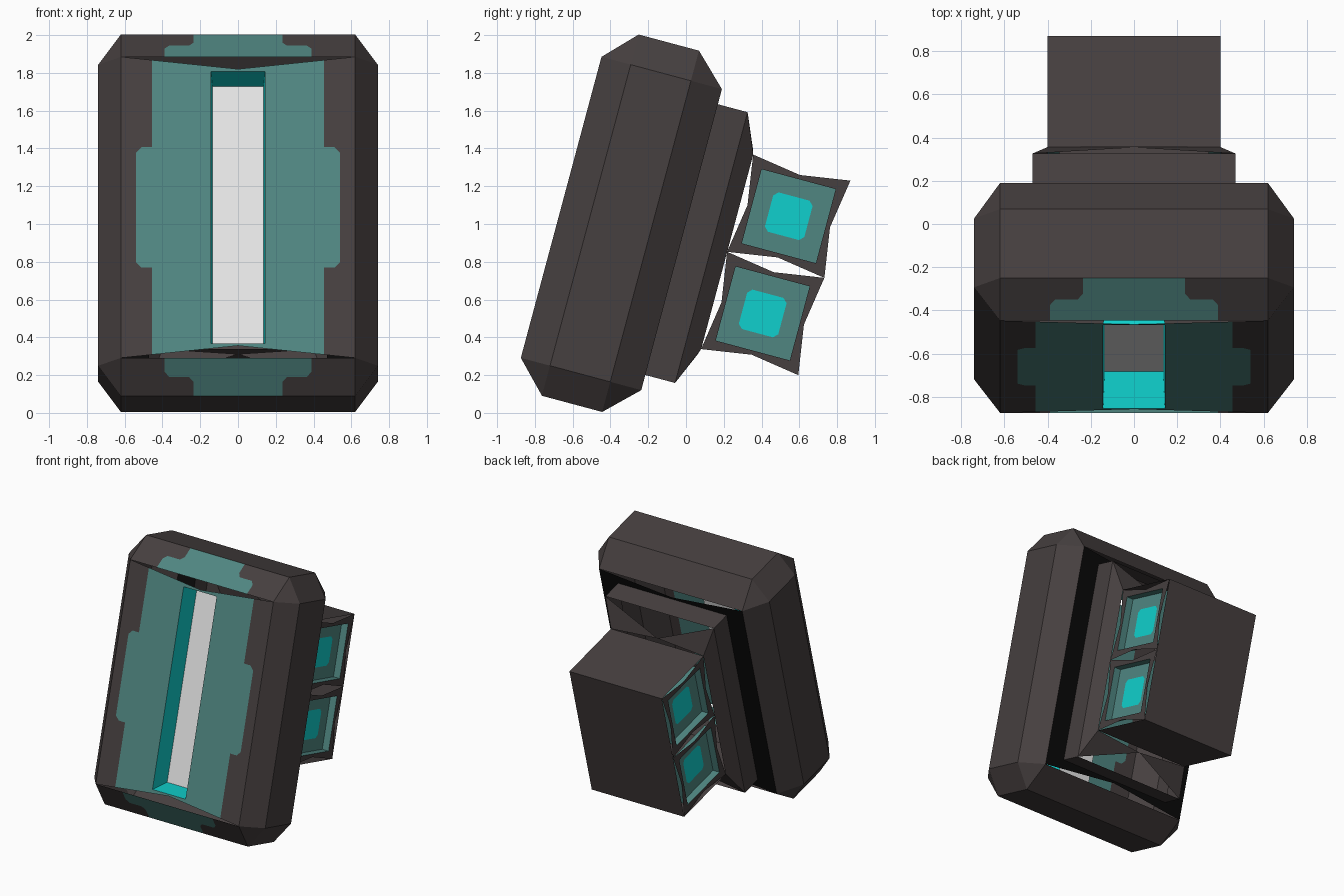
import bpy, bmesh, math
from mathutils import Vector, Matrix, geometry

if "Cube" in bpy.data.objects:
    bpy.data.objects.remove(bpy.data.objects["Cube"])

# ---- colours ----
def material(name, rgb):
    m = bpy.data.materials.new(name)
    m.diffuse_color = (*rgb, 1)
    m.use_nodes = True
    m.node_tree.nodes["Principled BSDF"].inputs["Base Color"].default_value = m.diffuse_color
    return m

MATS = [material("charcoal", (0.061, 0.050, 0.050)),
        material("muted_teal", (0.080, 0.240, 0.222)),
        material("bright_cyan", (0.005, 0.630, 0.610)),
        material("pale_white", (0.80, 0.80, 0.80)),
        material("black", (0.003, 0.003, 0.003))]
GRAY, TEAL, CYAN, WHITE, BLACK = range(5)

# Parts are drawn upright as (side x, depth d, height w), then leaned back 15 degrees
TILT = Matrix.Rotation(math.radians(-15), 4, 'X')
MID = 0.88

def build(name, faces, ref, sign=1):
    """One quarter of a part, mirrored left-right and top-bottom.
    Faces look away from ref (sign 1) or towards it (sign -1)."""
    bm = bmesh.new()
    ref = Vector(ref)
    for pts, mat in faces:
        pts = [Vector(p) for p in pts]
        centre = sum(pts, Vector()) / len(pts)
        if geometry.normal(pts).dot(centre - ref) * sign < 0:
            pts.reverse()
        for sx in (1, -1):
            for sw in (1, -1):
                q = [Vector((p.x * sx, p.y, p.z * sw + MID)) for p in pts]
                if sx * sw < 0:
                    q.reverse()
                f = bm.faces.new([bm.verts.new(TILT @ p) for p in q])
                f.material_index = mat
    bmesh.ops.remove_doubles(bm, verts=bm.verts, dist=0.0005)
    me = bpy.data.meshes.new(name)
    bm.to_mesh(me)
    bm.free()
    for m in MATS:
        me.materials.append(m)
    ob = bpy.data.objects.new(name, me)
    bpy.context.collection.objects.link(ob)

# ---- main casing: bevelled box with V-cut gaps front and back ----
X0, X1 = 0.62, 0.74
D0, D1, D2, D3 = -0.92, -0.76, -0.43, -0.26
W0, W1 = 0.825, 0.99
DIP = 0.758
SX, SW = 0.143, 0.745                       # slot half size
tip = DIP + (W0 - DIP) * 0.455 / X0

def at(d, pts):
    return [(x, d, w) for x, w in pts]

def slope(pts):                             # points on the front top bevel
    return [(x, D0 + (D1 - D0) * t, W0 + (W1 - W0) * t) for x, t in pts]

step = [(0.54, 0), (0.54, 0.30), (0.51, 0.331), (0.455, 0.331), (0.455, tip)]
patch = [(0.39, 0), (0.39, 0.36), (0.365, 0.50), (0.26, 0.50), (0.235, 0.64), (0.235, 1)]
casing = [
    (at(D0, [(SX, 0)] + step + [(0, DIP), (0, SW), (SX, SW)]), TEAL),
    (at(D0, step + [(X0, W0), (X0, 0)]), GRAY),
    (slope([(0, 0)] + patch + [(0, 1)]), TEAL),
    (slope(patch + [(X0, 1), (X0, 0)]), GRAY),
    ([(X1, D1, 0), (X1, D2, 0), (X1, D2, W0), (X1, D1, W0)], GRAY),
    ([(0, D1, W1), (X0, D1, W1), (X0, D2, W1), (0, D2, W1)], GRAY),
    ([(0, D2, W1), (X0, D2, W1), (X0, D3, W0), (0, D3, W0)], GRAY),
    ([(X1, D1, W0), (X0, D1, W1), (X0, D2, W1), (X1, D2, W0)], GRAY),
    (at(D3, [(0.47, 0), (X0, 0), (X0, W0), (0, DIP), (0, 0.742), (0.47, 0.742)]), BLACK),
]
for outer, inner in ((D0, D1), (D3, D2)):   # side bevels and corner triangles
    casing.append(([(X0, outer, 0), (X1, inner, 0), (X1, inner, W0), (X0, outer, W0)], GRAY))
    casing.append(([(X0, outer, W0), (X1, inner, W0), (X0, inner, W1)], GRAY))
build("main_casing", casing, (0, -0.59, 0))

# ---- recessed light slot ----
FX, FW, FD = 0.136, 0.708, D0 + 0.168
build("light_slot", [
    (at(FD, [(0, 0), (FX, 0), (FX, FW), (0, FW)]), WHITE),
    ([(SX, D0, 0), (SX, D0, SW), (FX, FD, FW), (FX, FD, 0)], CYAN),
    ([(0, D0, SW), (SX, D0, SW), (FX, FD, FW), (0, FD, FW)], CYAN),
], (0, D0, 0), -1)

# ---- rear collar: straight walls, then sloping in to the block ----
CX, CW, CD = 0.47, 0.742, -0.097
BX, BW, B0, B1 = 0.40, 0.533, -0.01, 0.522
build("rear_collar", [
    ([(CX, D3, 0), (CX, CD, 0), (CX, CD, CW), (CX, D3, CW)], GRAY),
    ([(0, D3, CW), (CX, D3, CW), (CX, CD, CW), (0, CD, CW)], GRAY),
    ([(CX, CD, 0), (BX, B0, 0), (BX, B0, BW), (CX, CD, CW)], GRAY),
    ([(CX, CD, CW), (BX, B0, BW), (0, B0 - 0.01, BW + 0.03)], GRAY),
], (0, -0.3, 0))

# ---- rear block: top, bottom and back ----
build("rear_block", [
    (at(B1, [(0, 0), (BX, 0), (BX, BW), (0, BW)]), GRAY),
    ([(0, B0, BW), (BX, B0, BW), (BX, B1, BW), (0, B1, BW)], GRAY),
], (0, 0.2, 0))

# ---- side windows: pinched frames around recessed panels ----
CD0, CW0, H = (B0 + B1) / 2, BW / 2, BW / 2

def ring(x, pts):
    return [(x, CD0 + a, CW0 + b) for a, b in pts]

def square(h):
    return [(h, h), (-h, h), (-h, -h), (h, -h)]

outer, inner = ring(BX, square(H)), ring(BX, square(0.203))
floor = ring(BX - 0.055, square(0.203))
pinch = ring(BX, [(0, 0.226), (-0.226, 0), (0, -0.226), (0.226, 0)])
frame, recess = [], [(floor, TEAL)]
for k in range(4):
    n = (k + 1) % 4
    frame.append(([outer[k], pinch[k], outer[n], inner[n], inner[k]], GRAY))
    recess.append(([inner[k], inner[n], floor[n], floor[k]], TEAL))
build("window_frames", frame, (0, CD0, CW0))
build("window_recesses", recess, (BX, CD0, CW0), -1)

# ---- glowing window centres ----
a, b = 0.108, 0.085
lamp = [(a, b), (b, a), (-b, a), (-a, b), (-a, -b), (-b, -a), (b, -a), (a, -b)]
build("window_lamps", [(ring(BX - 0.051, lamp), CYAN)], (0, CD0, CW0))
